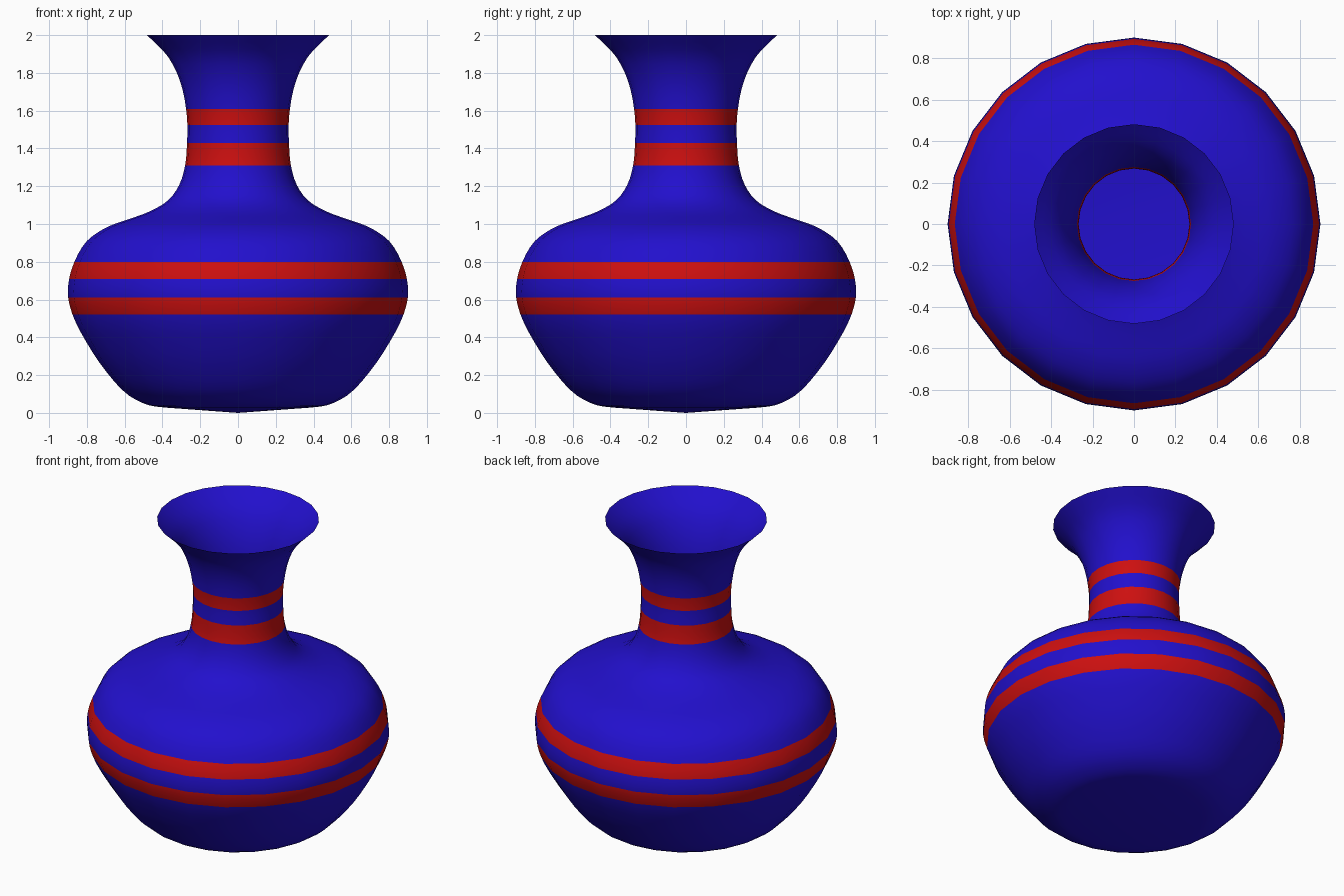
import bpy, bmesh, math
from mathutils import Vector

if "Cube" in bpy.data.objects:
    bpy.data.objects.remove(bpy.data.objects["Cube"])

SIDES = 24
STEPS = 3
# Outer profile (radius, height), from foot to lip
PROFILE = [(0.37, 0.027), (0.47, 0.04), (0.575, 0.09), (0.695, 0.215), (0.80, 0.37),
           (0.876, 0.52), (0.899, 0.61), (0.894, 0.71), (0.866, 0.80),
           (0.80, 0.91), (0.69, 0.985), (0.58, 1.025), (0.46, 1.07), (0.365, 1.13),
           (0.312, 1.205), (0.28, 1.31), (0.27, 1.43), (0.268, 1.525),
           (0.275, 1.61), (0.308, 1.76), (0.37, 1.885), (0.482, 2.0)]
RED_BANDS = [(0.52, 0.61), (0.71, 0.80), (1.31, 1.43), (1.525, 1.61)]


def smooth_profile(points):
    """Smooth curve through the points, weighted by chord length."""
    p = [Vector(q) for q in points]
    d = [(p[i + 1] - p[i]).length for i in range(len(p) - 1)]
    s = [(p[i + 1] - p[i]) / d[i] for i in range(len(d))]
    tan = [s[0]] + [(s[i - 1] * d[i] + s[i] * d[i - 1]) / (d[i - 1] + d[i])
                    for i in range(1, len(d))] + [s[-1]]
    out = []
    for i in range(len(d)):
        for k in range(STEPS):
            t = k / STEPS
            out.append(p[i] * (2*t**3 - 3*t**2 + 1) + tan[i] * d[i] * (t**3 - 2*t**2 + t)
                       + p[i + 1] * (3*t**2 - 2*t**3) + tan[i + 1] * d[i] * (t**3 - t**2))
    return out + [p[-1]]


def material(name, color):
    m = bpy.data.materials.new(name)
    m.diffuse_color = color
    m.use_nodes = True
    m.node_tree.nodes["Principled BSDF"].inputs["Base Color"].default_value = m.diffuse_color
    return m


# Vase shell: lathe the open profile around z
bm = bmesh.new()
rings = []
for r, z in smooth_profile(PROFILE):
    rings.append([bm.verts.new((r * math.cos(a), r * math.sin(a), z))
                  for a in (2 * math.pi * i / SIDES for i in range(SIDES))])
for low, high in zip(rings, rings[1:]):
    mid = (low[0].co.z + high[0].co.z) / 2
    red = any(a < mid < b for a, b in RED_BANDS)
    for i in range(SIDES):
        j = (i + 1) % SIDES
        f = bm.faces.new((low[i], low[j], high[j], high[i]))
        f.material_index = int(red)

# Shallow cone underneath
tip = bm.verts.new((0, 0, 0))
for i in range(SIDES):
    bm.faces.new((tip, rings[0][(i + 1) % SIDES], rings[0][i]))
for f in bm.faces:
    f.smooth = True

mesh = bpy.data.meshes.new("vase")
bm.to_mesh(mesh)
bm.free()
mesh.materials.append(material("blue_glaze", (0.016, 0.005, 0.61, 1)))
mesh.materials.append(material("red_band", (0.61, 0.005, 0.005, 1)))
vase = bpy.data.objects.new("vase", mesh)
bpy.context.collection.objects.link(vase)
